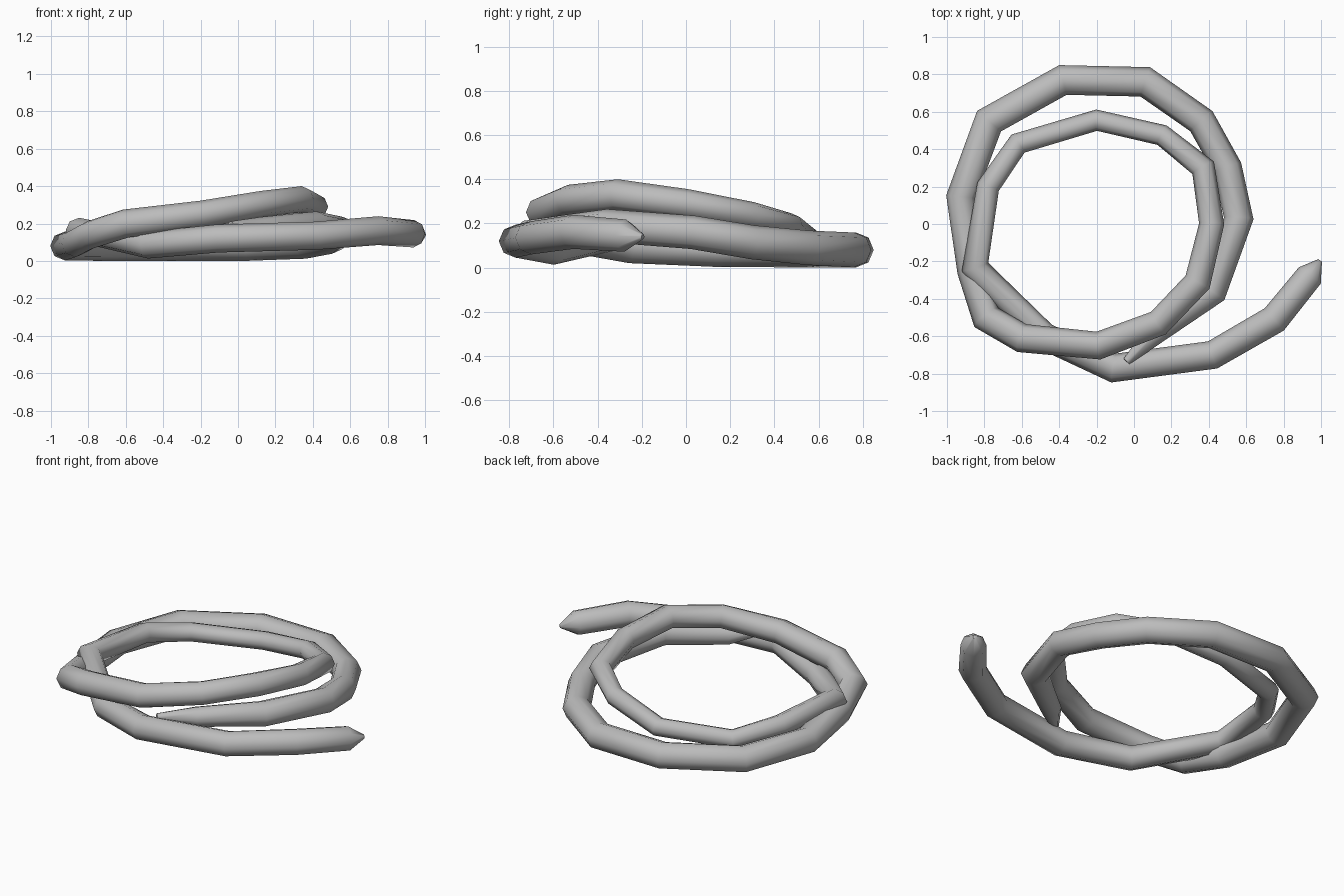
import bpy, bmesh, math
from mathutils import Vector

cube = bpy.data.objects.get("Cube")
if cube:
    bpy.data.objects.remove(cube, do_unlink=True)

SIDES = 8

# Centre line of the coil from head to tail: x, y, z, radius
PATH = [
    (.995, -.195, .14, .012), (.94, -.275, .145, .073), (.75, -.51, .162, .077),
    (.42, -.7, .135, .075), (-.11, -.77, .12, .075), (-.48, -.6, .085, .072),
    (-.85, -.23, .165, .066), (-.78, .2, .155, .06), (-.62, .43, .115, .056),
    (-.2, .555, .125, .055), (.15, .475, .19, .056), (.37, .3, .235, .062),
    (.415, 0, .29, .066), (.34, -.31, .33, .07), (.13, -.53, .305, .07),
    (-.19, -.65, .25, .073), (-.6, -.61, .2, .076), (-.79, -.5, .14, .076),
    (-.87, -.25, .095, .075), (-.925, .145, .08, .077), (-.775, .55, .08, .079),
    (-.38, .77, .08, .079), (.06, .76, .08, .079), (.36, .55, .09, .078),
    (.5, .3, .115, .077), (.56, .03, .16, .076), (.42, -.36, .19, .075),
    (.12, -.58, .175, .06), (-.04, -.735, .19, .022),
]

grey = bpy.data.materials.new("plain_grey")
grey.use_nodes = True
colour = (.5, .5, .5, 1)
grey.diffuse_color = colour
grey.node_tree.nodes["Principled BSDF"].inputs["Base Color"].default_value = colour


def tube(name, path):
    """Sweep a ring of varying radius along a path, mitred at each bend."""
    bm = bmesh.new()
    points = [Vector(p[:3]) for p in path]
    rings = []
    for i, p in enumerate(points):
        before = points[max(i - 1, 0)]
        after = points[min(i + 1, len(points) - 1)]
        come = (p - before).normalized() if i else (after - p).normalized()
        go = (after - p).normalized() if after != p else come
        along = (come + go).normalized()
        side = along.cross(Vector((0, 0, 1))).normalized()
        up = side.cross(along)
        mitre = 1 / max(along.dot(go), .7)
        ring = []
        for k in range(SIDES):
            a = math.tau * k / SIDES
            offset = side * math.cos(a) * mitre + up * math.sin(a)
            ring.append(bm.verts.new(p + offset * path[i][3]))
        rings.append(ring)
    for a, b in zip(rings, rings[1:]):
        for k in range(SIDES):
            n = (k + 1) % SIDES
            bm.faces.new((a[k], a[n], b[n], b[k]))
    # Head and tail caps
    bm.faces.new(rings[0])
    bm.faces.new(rings[-1])
    bmesh.ops.recalc_face_normals(bm, faces=bm.faces)
    mesh = bpy.data.meshes.new(name)
    bm.to_mesh(mesh)
    bm.free()
    mesh.materials.append(grey)
    obj = bpy.data.objects.new(name, mesh)
    bpy.context.collection.objects.link(obj)
    return obj


coil = tube("coiled_body", PATH)
bpy.ops.object.select_all(action="DESELECT")
coil.select_set(True)
bpy.context.view_layer.objects.active = coil
bpy.ops.object.shade_smooth_by_angle(angle=math.radians(60))
